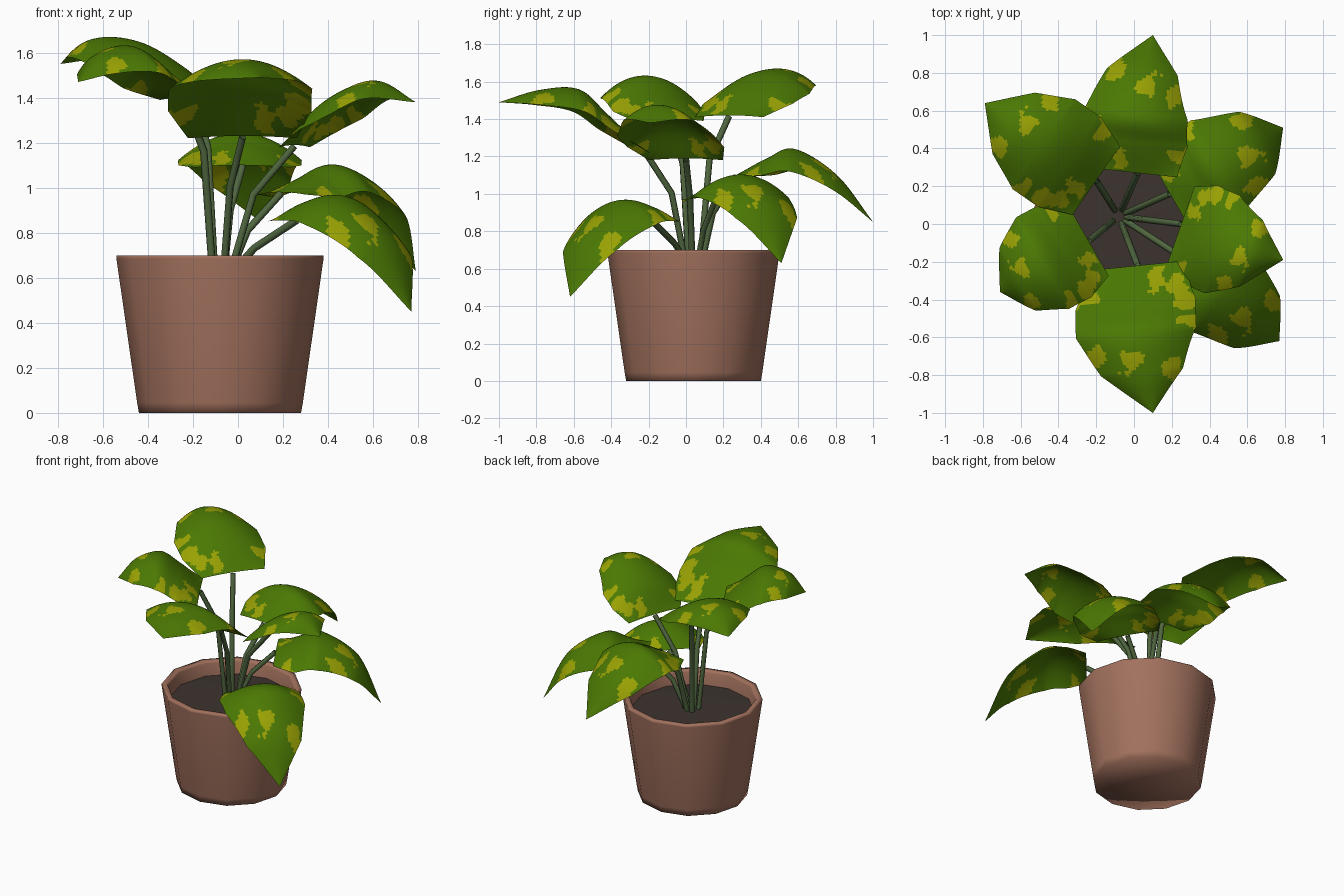
import bpy, bmesh, math
from mathutils import Vector, noise

if "Cube" in bpy.data.objects:
    bpy.data.objects.remove(bpy.data.objects["Cube"], do_unlink=True)


def material(name, color):
    m = bpy.data.materials.new(name)
    m.use_nodes = True
    m.diffuse_color = (*color, 1)
    m.node_tree.nodes["Principled BSDF"].inputs["Base Color"].default_value = (*color, 1)
    return m


terracotta = material("terracotta", (0.36, 0.165, 0.11))
soil_brown = material("soil brown", (0.045, 0.033, 0.028))
stem_green = material("stem green", (0.08, 0.135, 0.05))
leaf_green = material("leaf green", (0.07, 0.19, 0.001))
leaf_yellow = material("leaf yellow", (0.32, 0.36, 0.001))

CENTRE = Vector((-0.08, 0.04, 0))
SOIL_Z = 0.6


def finish(bm, name, *mats):
    bmesh.ops.remove_doubles(bm, verts=bm.verts, dist=1e-5)
    for f in bm.faces:
        f.smooth = True
    me = bpy.data.meshes.new(name)
    bm.to_mesh(me)
    bm.free()
    for m in mats:
        me.materials.append(m)
    ob = bpy.data.objects.new(name, me)
    bpy.context.collection.objects.link(ob)


def lathe(name, profile, mat, sides=12):
    """Turn a (radius, height) profile around the pot axis."""
    bm = bmesh.new()
    rings = []
    for k in range(sides):
        a = 2 * math.pi * k / sides
        rings.append([bm.verts.new(CENTRE + Vector((r * math.cos(a), r * math.sin(a), z)))
                      for r, z in profile])
    for k in range(sides):
        p, q = rings[k], rings[(k + 1) % sides]
        for i in range(len(profile) - 1):
            bm.faces.new((p[i], q[i], q[i + 1], p[i + 1]))
    finish(bm, name, mat)


# Pot and soil
lathe("pot", [(0, 0), (0.36, 0), (0.368, 0.045), (0.46, 0.685),
              (0.46, 0.7), (0.425, 0.7), (0.418, 0.685), (0.405, 0.58)], terracotta)
lathe("soil", [(0.408, SOIL_Z), (0, SOIL_Z + 0.01)], soil_brown)

# Leaf shape shared by all leaves: width and edge droop at five stations
WIDTH = (0.76, 1, 1, 0.68, 0)
DROOP = (0.01, 0.09, 0.12, 0.08, 0)
CUTS, HALF = 14, 24
# Yellow patches shared by all leaves: (station, side)
SPOTS = [(0.45, 0.35), (0.6, 0.75), (1, 0.85), (1.8, 0.93),
         (3, 0.8), (2.7, -0.2), (2.5, -0.85), (0.7, -0.9)]


def straight(values, t):
    """Straight-line blend between listed values, t counted in list steps."""
    i = min(int(t), len(values) - 2)
    return values[i] + (values[i + 1] - values[i]) * (t - i)


def smooth(values, t):
    """Rounded blend through the same values."""
    i = min(int(t), len(values) - 2)
    s = t - i
    b, c = values[i], values[i + 1]
    a = values[i - 1] if i else 2 * b - c
    d = values[i + 2] if i + 2 < len(values) else 2 * c - b
    return b + s * (c - a + s * (2 * a - 5 * b + 4 * c - d + s * (3 * (b - c) + d - a))) / 2


def flat(t, u):
    """Place on a leaf laid flat."""
    return Vector((t * 0.21, u * straight(WIDTH, t) * 0.28, 0))


def blotched(t, u):
    """True inside a ragged round patch about any of the spots."""
    p = flat(t, u)
    ragged = 1 + 0.9 * noise.noise(p * 13) + 0.4 * noise.noise(p * 31)
    return any((p - flat(*s)).length < 0.054 * ragged for s in SPOTS)


def leaf(name, base, tip, half_width, bend, along, heights):
    base, tip = Vector(base), Vector(tip)
    axis = tip - base
    side = Vector((-axis.y, axis.x)).normalized()
    bm = bmesh.new()
    rows = []
    for r in range(4 * CUTS + 1):
        t = r / CUTS
        f, w = smooth(along, t), straight(WIDTH, t) * half_width
        z, drop = smooth(heights, t), smooth(DROOP, t)
        sway = bend * math.sin(math.pi * min(f, 1))
        row = []
        for c in range(-HALF, HALF + 1):
            u = c / HALF
            p = base + axis * f + side * (u * w + sway)
            row.append(bm.verts.new((p.x, p.y, z - u * u * drop)))
        rows.append(row)
    for r in range(4 * CUTS):
        for c in range(2 * HALF):
            face = bm.faces.new((rows[r][c], rows[r + 1][c], rows[r + 1][c + 1], rows[r][c + 1]))
            if blotched((r + 0.5) / CUTS, (c + 0.5) / HALF - 1):
                face.material_index = 1
    finish(bm, name, leaf_green, leaf_yellow)


def stem(name, base, top):
    end = Vector((*base, top - 0.005))
    out = Vector((end.x, end.y, 0)) - CENTRE
    start = CENTRE + out.normalized() * 0.04 + Vector((0, 0, SOIL_Z))
    bend = CENTRE + out * 0.45
    bend.z = SOIL_Z + (top - SOIL_Z) * (0.2 + 0.36 * top)
    cu = bpy.data.curves.new(name, "CURVE")
    cu.dimensions = "3D"
    cu.bevel_depth = 0.017
    cu.bevel_resolution = 1
    sp = cu.splines.new("POLY")
    sp.points.add(2)
    for pt, co in zip(sp.points, (start, bend, end)):
        pt.co = (*co, 1)
    cu.materials.append(stem_green)
    bpy.context.collection.objects.link(bpy.data.objects.new(name, cu))


# Name, base, tip, half width, sideways bend, midrib stations, midrib heights
LEAVES = [
    ("back", (0.02, 0.27), (0.1, 1), 0.275, 0.045, (0, 0.22, 0.42, 0.73, 1), (1.1, 1.19, 1.24, 1.1, 0.85)),
    ("front", (0.02, -0.22), (0.1, -1), 0.32, -0.045, (0, 0.26, 0.45, 0.72, 1), (1.23, 1.43, 1.56, 1.555, 1.49)),
    ("left", (0.25, 0), (0.79, -0.19), 0.275, -0.03, (0, 0.2, 0.42, 0.7, 1), (1.19, 1.34, 1.43, 1.475, 1.38)),
    ("front_left", (0.26, -0.18), (0.77, -0.62), 0.27, 0, (0, 0.18, 0.42, 0.77, 1), (0.86, 0.945, 0.955, 0.77, 0.45)),
    ("back_left", (0.19, 0.16), (0.79, 0.51), 0.28, 0, (0, 0.2, 0.42, 0.77, 1), (0.98, 1.05, 1.1, 0.95, 0.63)),
    ("back_right", (-0.2, 0.23), (-0.79, 0.64), 0.29, 0, (0, 0.24, 0.47, 0.74, 1), (1.42, 1.57, 1.655, 1.66, 1.55)),
    ("front_right", (-0.24, -0.09), (-0.71, -0.36), 0.28, -0.02, (0, 0.25, 0.5, 0.79, 1), (1.4, 1.53, 1.63, 1.59, 1.47)),
]
for name, base, tip, width, bend, along, heights in LEAVES:
    leaf(name + "_leaf", base, tip, width, bend, along, heights)
    stem(name + "_stem", base, heights[0])
